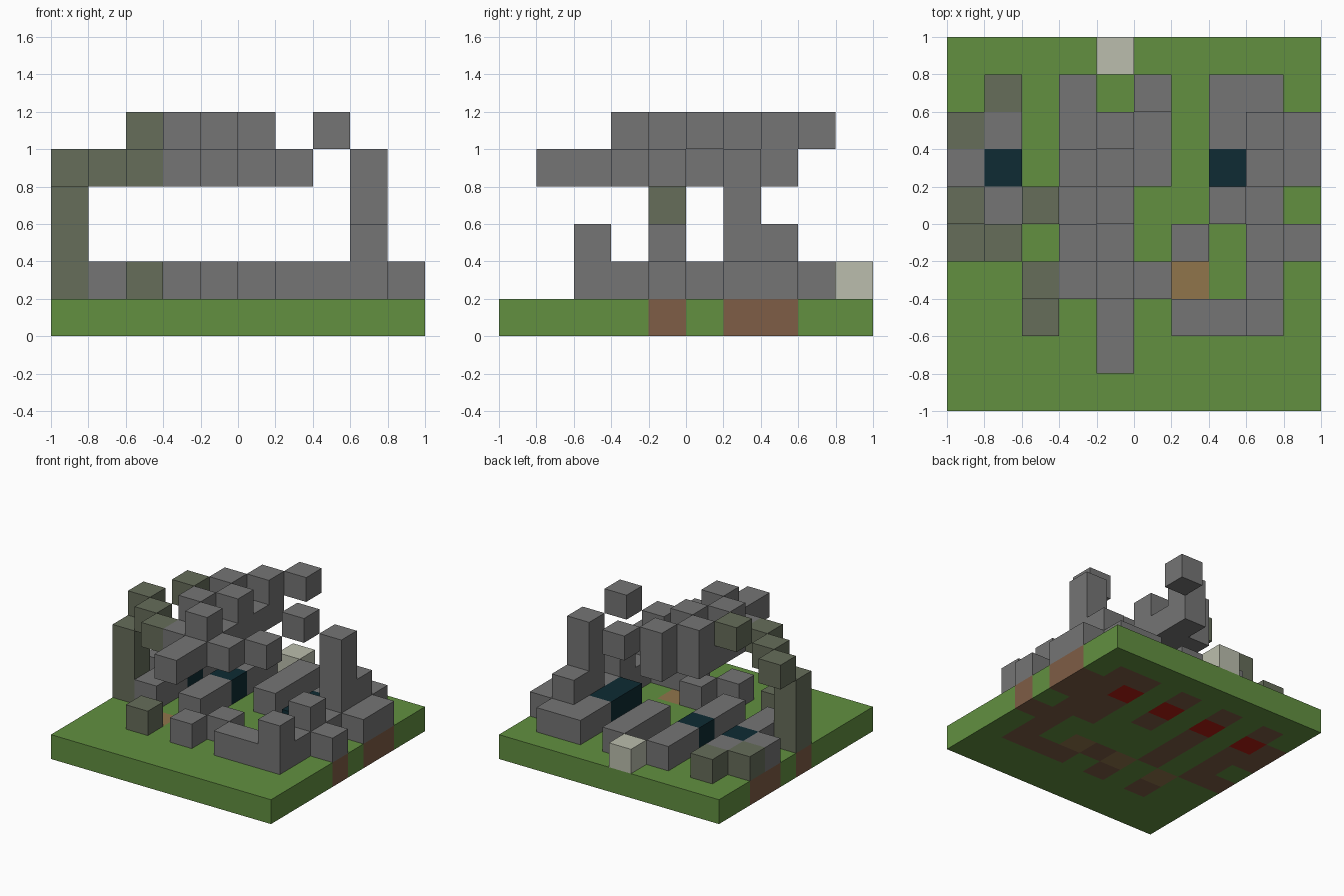
import bpy, bmesh
from mathutils import Vector

cube = bpy.data.objects.get("Cube")
if cube:
    bpy.data.objects.remove(cube)

CELL = 0.2
HALF = 5  # cells from the centre to the edge


def linear(v):
    v /= 255
    return v / 12.92 if v <= 0.04045 else ((v + 0.055) / 1.055) ** 2.4


def make_material(name, rgb):
    mat = bpy.data.materials.new(name)
    color = [linear(v) for v in rgb] + [1]
    mat.use_nodes = True
    mat.diffuse_color = color
    mat.node_tree.nodes["Principled BSDF"].inputs["Base Color"].default_value = color
    return mat


MATS = {
    "G": make_material("grass green", (98, 144, 64)),
    "D": make_material("earth brown", (126, 93, 70)),
    "T": make_material("path tan", (144, 117, 75)),
    "R": make_material("ember red", (180, 28, 18)),
    "S": make_material("stone grey", (117, 117, 117)),
    "M": make_material("mossy stone", (102, 109, 90)),
    "W": make_material("dark teal", (14, 43, 51)),
    "L": make_material("pale stone", (187, 190, 173)),
}
KEYS = list(MATS)

parts = {}  # part name -> {cell: material key}


def put(part, key, *cells):
    parts.setdefault(part, {}).update({c: key for c in cells})


def column(i, j, low, high):
    return [(i, j, k) for k in range(low, high + 1)]


# Low walls, seen as a plan with the back row first
PLAN = """
....L.....
.M.S.S.SS.
MS.S.S.SSS
SW.W.S.WSS
.S.S...WS.
MS.S....SS
.....S..S.
..M.S.SSS.
..........
..........
""".split()
PART_OF = {"S": "low_walls", "M": "mossy_walls", "W": "dark_blocks", "L": "pale_block"}
plan = {(i, 9 - r): ch for r, row in enumerate(PLAN) for i, ch in enumerate(row) if ch != "."}
for (i, j), ch in plan.items():
    put(PART_OF[ch], ch, (i, j, 1))

# Ground: earth under the walls, tan path cells and red cells in it
for i in range(10):
    for j in range(10):
        key = "D" if plan.get((i, j), "L") != "L" else "G"
        if j == 7 and i in (1, 3, 5, 7):
            key = "R"
        if j == 3 and i in (2, 4, 6):
            key = "T"
        put("ground", key, (i, j, 0))

# Raised wall tops and pillars
put("wall_tops", "S", (8, 2, 2), (8, 4, 2), (8, 7, 2))
put("left_pillar", "S", *column(8, 6, 2, 4))
put("right_pillar", "M", *column(0, 4, 2, 3))

# Overhead bridge with zigzag battlements
put("bridge", "S", *[(3, j, 4) for j in range(3, 7)], *[(4, j, 4) for j in range(1, 8)])
put("battlements", "S", *[(4 - (j % 2 == 0), j, 5) for j in range(3, 8)])

# Diagonal arms and floating blocks
put("right_arm", "M", *[(2 - n, 3 + n, 4) for n in range(3)], (2, 5, 5))
put("left_arm", "S", (5, 3, 4), (6, 4, 4), (7, 5, 5))
put("back_floating_block", "S", (5, 8, 5))

# Build each part from its outward faces only
filled = {c for cells in parts.values() for c in cells}
DIRECTIONS = [Vector(d) for d in
              ((1, 0, 0), (-1, 0, 0), (0, 1, 0), (0, -1, 0), (0, 0, 1), (0, 0, -1))]


def build(name, cells):
    used = [k for k in KEYS if k in cells.values()]
    bm = bmesh.new()
    for cell, key in cells.items():
        centre = Vector(cell) + Vector((0.5 - HALF, 0.5 - HALF, 0.5))
        for d in DIRECTIONS:
            if tuple(int(a + b) for a, b in zip(cell, d)) in filled:
                continue
            u = Vector((d.y, d.z, d.x))
            v = d.cross(u)
            corners = [(centre + (d + u * s + v * t) / 2) * CELL
                       for s, t in ((1, 1), (-1, 1), (-1, -1), (1, -1))]
            face = bm.faces.new([bm.verts.new(p) for p in corners])
            face.material_index = used.index(key)
    bmesh.ops.remove_doubles(bm, verts=bm.verts[:], dist=0.001)
    mesh = bpy.data.meshes.new(name)
    bm.to_mesh(mesh)
    bm.free()
    for k in used:
        mesh.materials.append(MATS[k])
    bpy.context.collection.objects.link(bpy.data.objects.new(name, mesh))


for part, cells in parts.items():
    build(part, cells)
